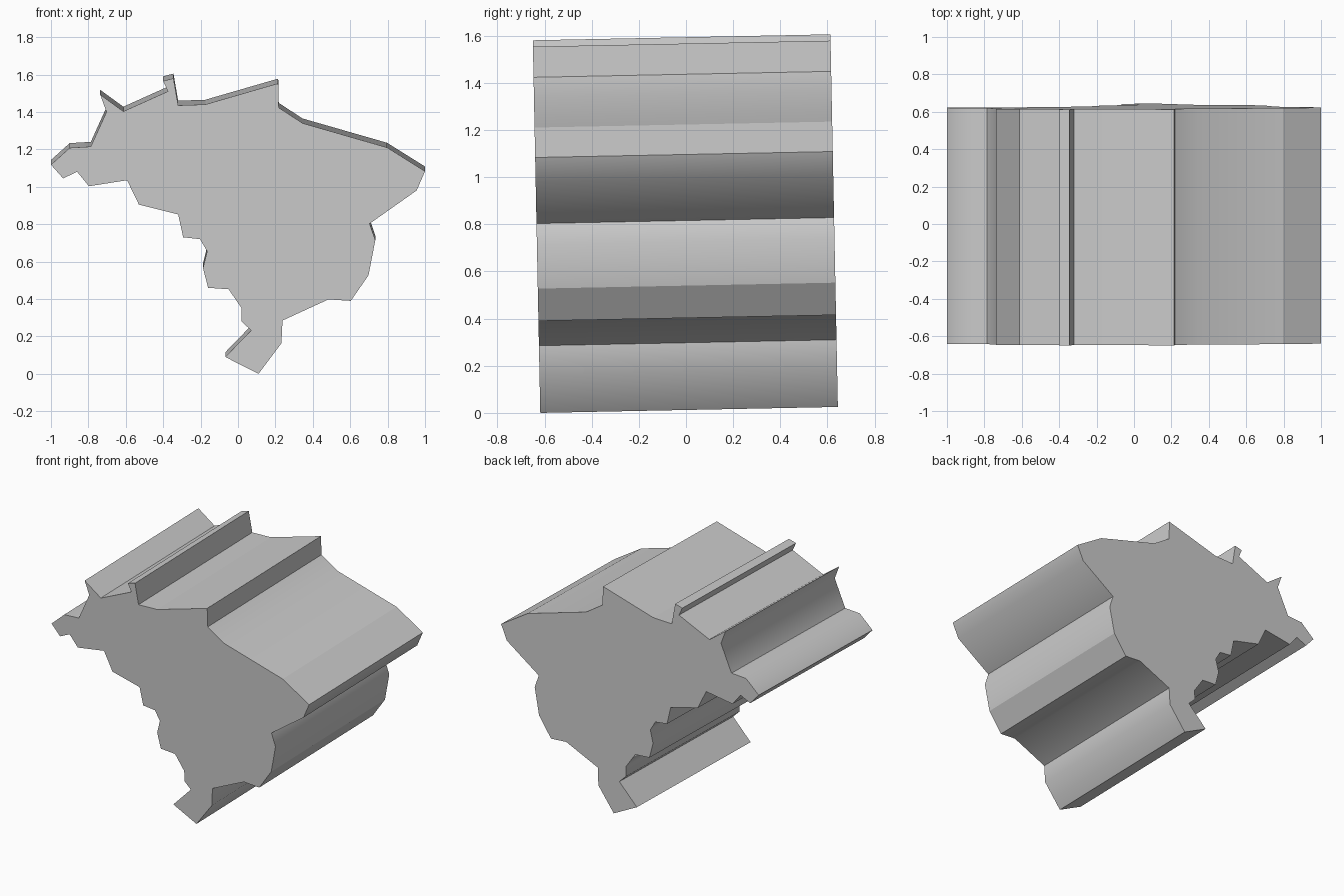
import bpy
import bmesh
from math import radians

cube = bpy.data.objects.get("Cube")
if cube:
    bpy.data.objects.remove(cube, do_unlink=True)

# Outline in x and z, counterclockwise from the lowest tip.
# Every run is smooth along its length and begins with a crease.
RUNS = [
    # lower right side
    [(0.11, 0), (0.232, 0.163)],
    [(0.238, 0.285), (0.484, 0.398)],
    [(0.603, 0.39)],
    [(0.698, 0.527), (0.734, 0.714)],
    [(0.704, 0.803), (0.955, 0.98)],
    # upper right side
    [(1, 1.083)],
    [(0.797, 1.21), (0.345, 1.34)],
    [(0.218, 1.423)],
    # top steps
    [(0.215, 1.553)],
    [(-0.175, 1.44)],
    [(-0.32, 1.435)],
    [(-0.345, 1.58)],
    [(-0.4, 1.565)],
    [(-0.375, 1.51)],
    [(-0.613, 1.403)],
    # upper left side
    [(-0.737, 1.493), (-0.703, 1.4), (-0.787, 1.215), (-0.9, 1.208)],
    [(-1, 1.118)],
    [(-0.935, 1.045), (-0.86, 1.08)],
    # stepped lower left side
    [(-0.797, 1.003), (-0.593, 1.035)],
    [(-0.53, 0.905), (-0.32, 0.852)],
    [(-0.293, 0.73), (-0.203, 0.72), (-0.165, 0.655), (-0.187, 0.565)],
    [(-0.16, 0.46), (-0.05, 0.452), (0.02, 0.35), (0.02, 0.28)],
    [(0.07, 0.232)],
    [(-0.068, 0.09)],
]
DEPTH = 1.262
TILT = 0.02          # the whole slab leans slightly forward
FRONT_Y = -0.618
CREASE_ANGLE = radians(60)


def make_material(name, colour):
    material = bpy.data.materials.new(name)
    material.use_nodes = True
    material.diffuse_color = colour
    material.node_tree.nodes["Principled BSDF"].inputs["Base Color"].default_value = colour
    return material


def build_slab(name, runs, material):
    bm = bmesh.new()

    # front face
    outline = []
    run_starts = set()
    for run in runs:
        for step, (x, z) in enumerate(run):
            if step == 0:
                run_starts.add(len(outline))
            outline.append(bm.verts.new((x, FRONT_Y - TILT * z, z)))
    front = bm.faces.new(outline)

    # back face, raised a little by the lean
    back_ring = [bm.verts.new((v.co.x, v.co.y + DEPTH, v.co.z + TILT * DEPTH))
                 for v in outline]
    back = bm.faces.new(list(reversed(back_ring)))

    # side walls
    count = len(outline)
    for i in range(count):
        j = (i + 1) % count
        wall = bm.faces.new((outline[j], outline[i], back_ring[i], back_ring[j]))
        wall.smooth = True
    bmesh.ops.recalc_face_normals(bm, faces=bm.faces[:])

    # creases around both caps, at run starts and at tight corners
    for cap in (front, back):
        for edge in cap.edges:
            edge.smooth = False
    for i in range(count):
        edge = bm.edges.get((outline[i], back_ring[i]))
        if i in run_starts or edge.calc_face_angle() > CREASE_ANGLE:
            edge.smooth = False

    mesh = bpy.data.meshes.new(name)
    bm.to_mesh(mesh)
    bm.free()
    mesh.materials.append(material)
    slab = bpy.data.objects.new(name, mesh)
    bpy.context.collection.objects.link(slab)
    return slab


grey = make_material("plain_grey", (0.6, 0.6, 0.6, 1))
build_slab("map_outline_slab", RUNS, grey)
